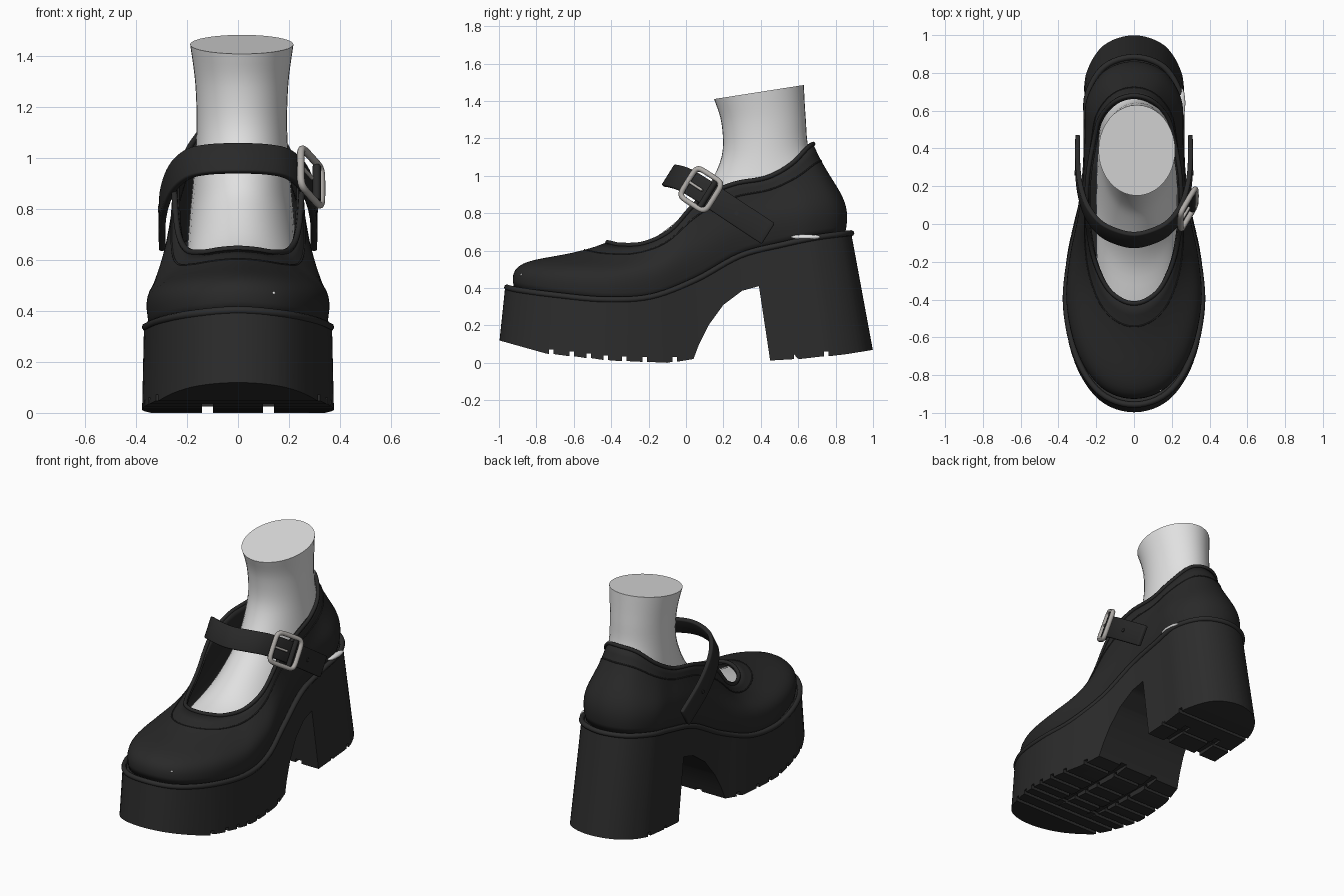
import bpy, bmesh, math
from mathutils import Vector

if "Cube" in bpy.data.objects:
    bpy.data.objects.remove(bpy.data.objects["Cube"])


def material(name, rgb):
    m = bpy.data.materials.new(name)
    m.use_nodes = True
    m.diffuse_color = (*rgb, 1)
    m.node_tree.nodes["Principled BSDF"].inputs["Base Color"].default_value = (*rgb, 1)
    return m


leather = material("black leather", (.022, .022, .022))
rubber = material("black rubber", (.025, .025, .025))
skin = material("pale grey skin", (.75, .75, .75))
metal = material("grey metal", (.42, .40, .38))


def activate(ob):
    bpy.ops.object.select_all(action='DESELECT')
    ob.select_set(True)
    bpy.context.view_layer.objects.active = ob


def smooth(ob, angle=40):
    activate(ob)
    bpy.ops.object.shade_smooth_by_angle(angle=math.radians(angle))


def add_mesh(name, verts, faces, mat):
    me = bpy.data.meshes.new(name)
    me.from_pydata(verts, [], faces)
    me.materials.append(mat)
    ob = bpy.data.objects.new(name, me)
    bpy.context.collection.objects.link(ob)
    return ob


def loft(name, rows, mat, closed=True, caps=False):
    """Skin a list of equally long rows of points."""
    n = len(rows[0])
    faces = [(r * n + i, r * n + (i + 1) % n, (r + 1) * n + (i + 1) % n, (r + 1) * n + i)
             for r in range(len(rows) - 1) for i in range(n if closed else n - 1)]
    if caps:
        faces += [tuple(reversed(range(n))), tuple(range((len(rows) - 1) * n, len(rows) * n))]
    return add_mesh(name, [p for row in rows for p in row], faces, mat)


def spline(pts, steps, closed=False):
    """Catmull-Rom curve through vectors of any length."""
    n = len(pts)
    get = (lambda i: pts[i % n]) if closed else (lambda i: pts[max(0, min(n - 1, i))])
    out = []
    for i in range(n if closed else n - 1):
        a, b, c, d = (get(i + k) for k in (-1, 0, 1, 2))
        for s in range(steps):
            t = s / steps
            out.append(b + (c - a) * (t / 2) + (a * 2 - b * 5 + c * 4 - d) * (t * t / 2)
                       + (b * 3 - a - c * 3 + d) * (t ** 3 / 2))
    return out if closed else out + [pts[-1]]


def tube(name, pts, radius, mat, cyclic=True):
    cu = bpy.data.curves.new(name, 'CURVE')
    cu.dimensions = '3D'
    cu.bevel_depth = radius
    cu.bevel_resolution = 2
    cu.use_fill_caps = True
    sp = cu.splines.new('POLY')
    sp.points.add(len(pts) - 1)
    for p, co in zip(sp.points, pts):
        p.co = (*co, 1)
    sp.use_cyclic_u = cyclic
    cu.materials.append(mat)
    ob = bpy.data.objects.new(name, cu)
    bpy.context.collection.objects.link(ob)
    activate(ob)
    bpy.ops.object.convert(target='MESH')
    smooth(bpy.context.object, 60)
    return bpy.context.object


def mirrored_loop(half):
    return half + [Vector((-p.x, p.y, p.z)) for p in reversed(half[1:-1])]


# Rails of the upper, toe to heel: lower edge at the sole and rim of the opening
lower = [Vector(p) for p in (
    (0, -.92, .40), (.17, -.86, .385), (.29, -.68, .36), (.345, -.42, .335),
    (.325, -.18, .35), (.275, .05, .44), (.245, .28, .57), (.24, .5, .63),
    (.235, .66, .665), (.15, .80, .685), (0, .85, .69))]
rim = [Vector(p) for p in (
    (0, -.42, .645), (.07, -.40, .64), (.14, -.34, .63), (.2, -.22, .64),
    (.235, -.08, .71), (.25, .07, .87), (.245, .25, .955), (.215, .43, .99),
    (.18, .56, 1.06), (.1, .65, 1.15), (0, .68, 1.17))]
B = spline(mirrored_loop(lower), 6, True)
T = spline(mirrored_loop(rim), 6, True)


def upper_row(t):
    row = []
    for b, r in zip(B, T):
        out = Vector((b.x, b.y - max(-.45, min(.55, b.y)), 0)).normalized()
        p1 = b + out * .05 + Vector((0, 0, .2))
        d = b - r
        p2 = r + Vector((.6 * d.x, .6 * d.y, .5 * d.z))
        u = 1 - t
        row.append(b * u ** 3 + p1 * (3 * u * u * t) + p2 * (3 * u * t * t) + r * t ** 3)
    return row


# Shoe upper with its piping and collar seam
upper = loft("upper", [upper_row(k / 14) for k in range(15)], leather)
shell = upper.modifiers.new("thickness", 'SOLIDIFY')
shell.thickness = .02
smooth(upper)
tube("rim_piping", T, .012, leather)
tube("collar_seam", upper_row(.86), .004, leather)

# Platform sole: side profile with tread notches, cut to the plan outline
ground = [(-1.1, .14), (-1, .12), (-.75, .05), (-.4, .012), (-.1, 0), (.04, .02)]
arch = [(.07, .10), (.12, .2), (.2, .31), (.3, .385), (.39, .41)]
heel = [(.45, .012), (.6, .02), (.85, .045), (1.1, .085)]


def notched(line, cuts):
    pts = list(line)
    for c in cuts:
        for (ya, za), (yb, zb) in zip(line, line[1:]):
            if ya < c < yb:
                z = za + (zb - za) * (c - ya) / (yb - ya)
                pts += [(c - .0121, z), (c - .012, z + .025), (c + .012, z + .025), (c + .0121, z)]
    return sorted(pts)


profile = (notched(ground, (-.72, -.61, -.52, -.43, -.33, -.22, -.06)) + arch
           + notched(heel, (.59, .75)) + [(1.1, .71)]
           + [(p.y * 1.06, p.z) for p in reversed(lower)] + [(-1.1, .41)])
sole = loft("platform_sole", [[(x, y, z) for y, z in profile] for x in (-.6, .6)], rubber, caps=True)


def outline(z, front, back, wide):
    y0, y1 = lower[0].y, lower[-1].y
    return [(p.x * wide, front + (back - front) * (p.y - y0) / (y1 - y0), z) for p in B]


def cut(ob, cutter, operation):
    for o in (ob, cutter):
        bm = bmesh.new()
        bm.from_mesh(o.data)
        bmesh.ops.recalc_face_normals(bm, faces=bm.faces)
        bm.to_mesh(o.data)
        bm.free()
    cutter.hide_render = True
    mod = ob.modifiers.new("cut", 'BOOLEAN')
    mod.operation = operation
    mod.solver = 'EXACT'
    mod.object = cutter
    activate(ob)
    bpy.ops.object.modifier_apply(modifier=mod.name)
    bpy.data.objects.remove(cutter)


plan = loft("plan_cutter", [outline(-.1, -1.02, 1.03, 1.095), outline(.9, -.915, .845, 1.03)],
            rubber, caps=True)
cut(sole, plan, 'INTERSECT')
for x in (-.12, .12):
    groove = loft("groove_cutter", [[(x + sx * .022, sy * .65, z) for sx, sy in
                                     ((-1, -1), (1, -1), (1, 1), (-1, 1))] for z in (-.1, .035)],
                  rubber, caps=True)
    cut(sole, groove, 'DIFFERENCE')
smooth(sole, 30)
tube("welt", [Vector((p.x * 1.045, p.y * 1.04, p.z + .003)) for p in B], .016, rubber)

# Foot and ankle: front y, front z, back y, back z, half width
stations = [Vector(s) for s in (
    (-.75, .48, -.7, .42, .18), (-.42, .58, -.1, .42, .21), (-.2, .65, .5, .59, .215),
    (0, .80, .78, .75, .205), (.1, .91, .75, .95, .19), (.19, 1.1, .66, 1.13, .178),
    (.19, 1.28, .64, 1.31, .183), (.15, 1.41, .63, 1.485, .203))]
rings = []
for fy, fz, by, bz, w in spline(stations, 5):
    ring = []
    for k in range(40):
        a = math.tau * k / 40
        s = (1 + math.sin(a)) / 2
        ring.append((.015 + w * math.cos(a), fy + (by - fy) * s, fz + (bz - fz) * s))
    rings.append(ring)
smooth(loft("foot", rings, skin, caps=True), 50)


# Small bits of foot showing at the heel seam and the toe
def bead(name, loc, size):
    bpy.ops.mesh.primitive_uv_sphere_add(segments=16, ring_count=8, location=loc)
    ob = bpy.context.object
    ob.name = name
    ob.scale = size
    ob.data.materials.append(skin)
    smooth(ob, 60)


bead("heel_gap", (.252, .64, .672), (.02, .08, .014))
bead("toe_spot", (.14, -.872, .47), (.008, .015, .008))

# Strap over the instep
across = Vector((0, .53, .85)).normalized()
half = [Vector(p) for p in ((0, -.085, 1.0), (.12, -.055, .995), (.2, 0, .975), (.262, .1, .915),
                            (.295, .25, .815), (.298, .44, .69))]
path = spline([Vector((-p.x, p.y, p.z)) for p in reversed(half[1:])] + half, 6)
strap = loft("strap", [[p + across * s for s in (-.066, .066)] for p in path], leather, closed=False)
band = strap.modifiers.new("thickness", 'SOLIDIFY')
band.thickness = .026
band.offset = 0
edge = strap.modifiers.new("soft edge", 'BEVEL')
edge.width = .007
edge.segments = 2
smooth(strap)

# Buckle frame, prong and keeper
along = Vector((.10, .17, -.11)).normalized()
normal = across.cross(along).normalized()
if normal.x < 0:
    normal.negate()
centre = Vector((.262, .09, .92)) + normal * .028


def soft(v):
    return math.copysign(abs(v) ** .35, v)


frame = [centre + along * (.092 * soft(math.cos(math.tau * k / 48)))
         + across * (.092 * soft(math.sin(math.tau * k / 48))) for k in range(48)]
tube("buckle_frame", frame, .015, metal)
tube("buckle_prong", [centre - along * .09, centre + along * .01], .008, metal, False)
tube("strap_keeper", [centre + along * .05 + across * s for s in (-.08, .08)], .016, leather, False)

# Strap rivets on both ends
for side in (-1, 1):
    spot = Vector((side * .309, .27, .80))
    tube("strap_rivet", [spot, spot + Vector((side * .006, 0, 0))], .012, rubber, False)
